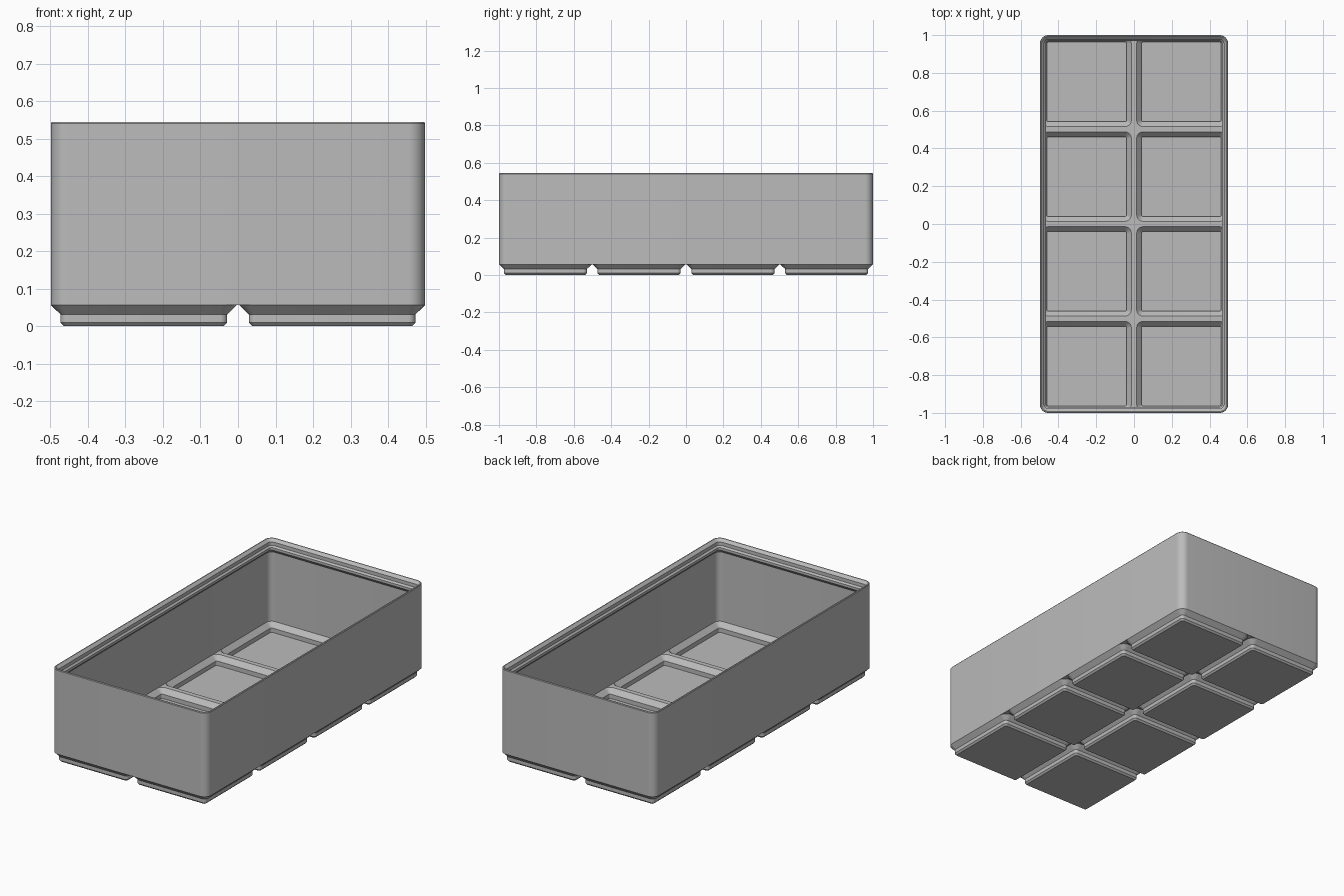
import bpy
import bmesh
from math import sin, cos, pi

if "Cube" in bpy.data.objects:
    bpy.data.objects.remove(bpy.data.objects["Cube"])

HX, HY = 0.4985, 1.0      # outer half sizes
R = 0.0448                # outer corner radius
WALL = 0.0113
PITCH = 0.5015
SEG = 8
BASE_Z, RIDGE_Z, TOP_Z = 0.0567, 0.065, 0.545

grey = bpy.data.materials.new("plain grey")
grey.use_nodes = True
grey.diffuse_color = (0.5, 0.5, 0.5, 1)
grey.node_tree.nodes["Principled BSDF"].inputs["Base Color"].default_value = (0.5, 0.5, 0.5, 1)


def ring(x0, x1, y0, y1, z, radius):
    """Rounded rectangle, counter-clockwise; radius(x, y) is given per corner."""
    points = []
    corners = [(x1, y1, 1, 1), (x0, y1, -1, 1), (x0, y0, -1, -1), (x1, y0, 1, -1)]
    for k, (x, y, sx, sy) in enumerate(corners):
        r = radius(x, y)
        for i in range(SEG + 1):
            a = (k + i / SEG) * pi / 2
            points.append((x - sx * r + r * cos(a), y - sy * r + r * sin(a), z))
    return points


def rect(hx, hy, z, r, cx=0, cy=0):
    return ring(cx - hx, cx + hx, cy - hy, cy + hy, z, lambda x, y: r)


def tile(cx, cy, inset, z, r):
    """Square of one grid cell, trimmed to the box outline."""
    h, lx, ly = PITCH / 2, HX - inset, HY - inset

    def radius(x, y):
        return r if abs(x) > lx - 0.01 and abs(y) > ly - 0.01 else 0.001
    return ring(max(cx - h, -lx), min(cx + h, lx),
                max(cy - h, -ly), min(cy + h, ly), z, radius)


def loft(name, rings, cap_start=False, cap_end=False):
    bm = bmesh.new()
    loops = [[bm.verts.new(p) for p in points] for points in rings]
    n = len(loops[0])
    for a, b in zip(loops, loops[1:]):
        for i in range(n):
            j = (i + 1) % n
            bm.faces.new((a[i], a[j], b[j], b[i]))
    if cap_start:
        bm.faces.new(loops[0][::-1])
    if cap_end:
        bm.faces.new(loops[-1])
    bmesh.ops.remove_doubles(bm, verts=bm.verts[:], dist=1e-5)
    mesh = bpy.data.meshes.new(name)
    bm.to_mesh(mesh)
    bm.free()
    mesh.materials.append(grey)
    obj = bpy.data.objects.new(name, mesh)
    bpy.context.collection.objects.link(obj)
    bpy.ops.object.select_all(action="DESELECT")
    obj.select_set(True)
    bpy.context.view_layer.objects.active = obj
    bpy.ops.object.shade_smooth_by_angle(angle=pi / 7)


# Outer wall, stepped stacking lip and inner wall as (inset, height)
profile = [(0, BASE_Z), (0, TOP_Z - 0.004), (0.003, TOP_Z), (0.008, TOP_Z),
           (0.023, 0.530), (0.023, 0.510), (0.032, 0.501),
           (0.032, 0.487), (WALL, 0.466), (WALL, RIDGE_Z)]
loft("box_wall", [rect(HX - d, HY - d, z, R - d) for d, z in profile])

# Feet and matching floor pockets as (half size, height, corner radius)
foot = [(0.2126, 0, 0.0096), (0.222, 0.0096, 0.019),
        (0.222, 0.031, 0.019), (0.2478, BASE_Z, R)]
pocket = [(0.2478 - WALL, RIDGE_Z, R - WALL), (0.2107, 0.038, 0.0085),
          (0.2107, 0.013, 0.0085)]

for col in (-0.5, 0.5):
    for row in (-1.5, -0.5, 0.5, 1.5):
        cx, cy = col * PITCH, row * PITCH
        tag = f"{'left' if col > 0 else 'right'}_{int(row + 2.5)}"
        loft("foot_" + tag,
             [rect(h, h, z, r, cx, cy) for h, z, r in foot] + [tile(cx, cy, 0, BASE_Z, R)],
             cap_start=True)
        loft("floor_pocket_" + tag,
             [tile(cx, cy, WALL, RIDGE_Z, R - WALL)] + [rect(h, h, z, r, cx, cy) for h, z, r in pocket],
             cap_end=True)
